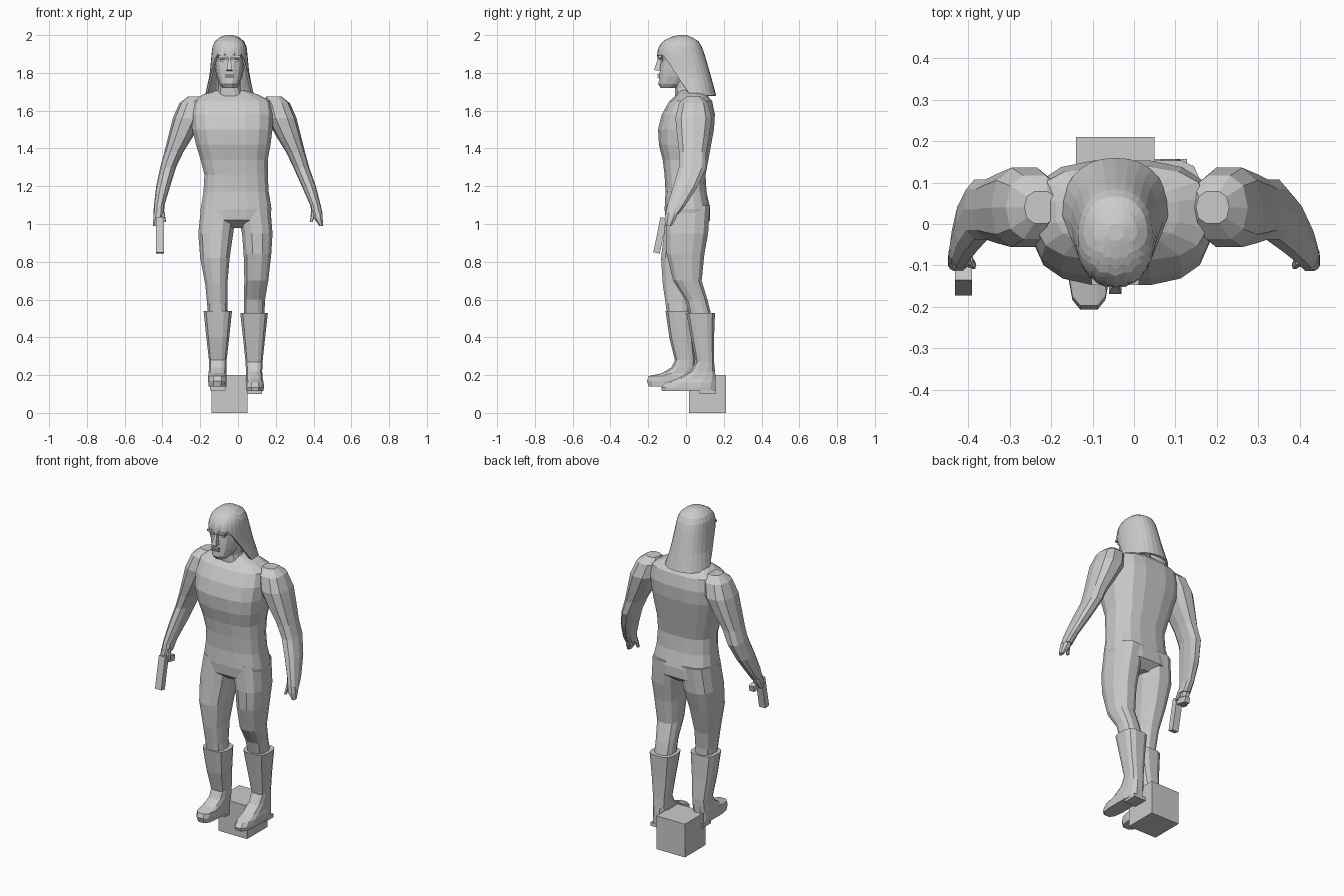
import bpy, bmesh, math
from mathutils import Vector

cube = bpy.data.objects.get("Cube")
if cube:
    bpy.data.objects.remove(cube, do_unlink=True)

grey = bpy.data.materials.new("plain grey")
grey.use_nodes = True
grey.diffuse_color = (0.6, 0.6, 0.6, 1)
grey.node_tree.nodes["Principled BSDF"].inputs["Base Color"].default_value = grey.diffuse_color


def finish(name, bm):
    bmesh.ops.recalc_face_normals(bm, faces=bm.faces)
    mesh = bpy.data.meshes.new(name)
    bm.to_mesh(mesh)
    bm.free()
    mesh.materials.append(grey)
    obj = bpy.data.objects.new(name, mesh)
    bpy.context.collection.objects.link(obj)
    return obj


def skin(bm, rows, closed=True):
    """Bridge consecutive rows of vertices with quads."""
    for upper, lower in zip(rows, rows[1:]):
        count = len(upper)
        for i in range(count):
            j = (i + 1) % count
            bm.faces.new((upper[i], upper[j], lower[j], lower[i]))
    if closed:
        bm.faces.new(rows[0])
        bm.faces.new(rows[-1])


def power(value, exponent):
    return math.copysign(abs(value) ** exponent, value)


def outline(angle, centre, radius, front, back, exponent):
    """Point on a rounded section; angle zero faces the front."""
    x = centre + radius * power(math.sin(angle), exponent)
    y = (front + back) / 2 - (back - front) / 2 * power(math.cos(angle), exponent)
    return x, y


def loft(name, rings, sides=12, exponent=0.8):
    """Rings hold height, centre x, half width, front y, back y in hundredths."""
    bm = bmesh.new()
    rows = []
    for ring in rings:
        z, centre, radius, front, back = (value / 100 for value in ring)
        row = []
        for i in range(sides):
            angle = math.tau * (i + 0.5) / sides
            x, y = outline(angle, centre, radius, front, back, exponent)
            row.append(bm.verts.new((x, y, z)))
        rows.append(row)
    skin(bm, rows)
    return finish(name, bm)


def block(name, centre, size, tilt=0, taper=1):
    """Box, optionally narrowed at the top and tilted about x."""
    bm = bmesh.new()
    bmesh.ops.create_cube(bm, size=1)
    for vert in bm.verts:
        if vert.co.z > 0:
            vert.co.x *= taper
            vert.co.y *= taper
        vert.co = Vector(a * b for a, b in zip(vert.co, size))
    obj = finish(name, bm)
    obj.location = centre
    obj.rotation_euler.x = tilt
    return obj


# Stand block
block("stand_block", (-0.045, 0.113, 0.1), (0.19, 0.195, 0.2))

# Torso and neck
loft("torso", [
    (171, -4, 7, -3, 8), (168.5, -4, 15, -5, 11), (165, -3, 21, -9, 14),
    (158, -3, 22, -13, 15.5), (150, -3, 21.5, -15, 15), (142, -2.5, 20, -14.5, 13.5),
    (134, -2, 18, -12.5, 12), (126, -1, 17, -11.5, 10.5), (117, -1, 17.5, -11, 11),
    (108, -1, 19, -11.5, 13), (102, -1.5, 18.5, -11, 13), (98, -1.5, 6, -6, 8),
], sides=16, exponent=0.7)
loft("neck", [(178, -4.5, 6, -7, 5), (172, -4.5, 6, -6, 5), (164, -4, 8, -6, 8)])

# Head and face
loft("head", [
    (197, -4.5, 6, -10, 4), (193, -4.5, 8, -14, 7), (189, -4.5, 8.3, -14.5, 8),
    (186.5, -4.5, 8, -13.4, 8), (182, -4.5, 7.6, -14, 8), (178, -4.5, 6.8, -14.3, 6),
    (174, -4.5, 5.2, -14.8, 1), (172, -4.5, 3.5, -13.5, -4),
], sides=14, exponent=0.85)
block("nose", (-0.045, -0.145, 0.842), (0.03, 0.04, 0.06), -0.15, 0.45).location.z += 1
for part, z, depth, height in (("upper_lip", 1.79, 0.012, 0.009), ("lower_lip", 1.777, 0.014, 0.008)):
    block(part, (-0.045, -0.145, z), (0.042, depth, height))
for side, name in ((1, "left"), (-1, "right")):
    block(name + "_brow", (-0.045 + side * 0.035, -0.138, 1.885), (0.045, 0.018, 0.012))
    block(name + "_eye", (-0.045 + side * 0.034, -0.13, 1.865), (0.026, 0.012, 0.01))

# Long hair: dome with a jagged fringe and a hanging back
hair_profile = [
    (200, 2, -4, 0), (199, 5, -8, 3), (197, 7.6, -12, 6.5), (194, 9, -14.3, 8.3),
    (190, 9.5, -15.5, 9.8), (179, 10.5, -13, 13), (168, 13, -11, 16),
]


def hair_section(z):
    for high, low in zip(hair_profile, hair_profile[1:]):
        if z >= low[0]:
            blend = (high[0] - z) / (high[0] - low[0])
            return [a + (b - a) * blend for a, b in zip(high[1:], low[1:])]
    return hair_profile[-1][1:]


def hair_end(i, sides):
    facing = math.cos(math.tau * i / sides)
    if facing > 0.6:
        return 187 + 3 * (i % 2)
    return 168 + 19 * max(0, min(1, facing / 0.6))


bm = bmesh.new()
columns, steps = 28, 9
rows = []
for step in range(steps + 1):
    row = []
    for i in range(columns):
        z = 200 - (200 - hair_end(i, columns)) * (step / steps) ** 1.5
        radius, front, back = hair_section(z)
        x, y = outline(math.tau * i / columns, -4.5, radius, front, back, 0.9)
        row.append(bm.verts.new((x / 100, y / 100, z / 100)))
    rows.append(row)
skin(bm, rows, closed=False)
bm.faces.new(rows[0])
hair = finish("long_hair", bm)
thickness = hair.modifiers.new("thickness", "SOLIDIFY")
thickness.thickness = 0.012

# Arms: the right one mirrors the left with a slight shift towards the shoulder
arm = [
    (167.5, 19, 4, 0, 8), (164, 20.5, 7, -4, 12), (156, 23, 8, -6, 14),
    (146, 27, 6.5, -5, 12.5), (138, 30.5, 5, -4, 11), (130, 33.5, 4.2, -4, 11),
    (120, 37.5, 3.7, -7, 6.5), (110, 41, 2.8, -10, 0), (105, 42, 2.8, -11, -4),
]
hand = [(106, 42, 2.6, -11, -4), (103, 42.5, 2.5, -11.5, -5), (99, 44, 1, -11, -7.5)]


def mirrored(rings):
    result = []
    for z, centre, *rest in rings:
        shift = 3.5 * max(0, min(1, (z - 105) / 25))
        result.append((z, -centre - shift, *rest))
    return result


for side, flip in (("left", list), ("right", mirrored)):
    loft(side + "_arm", flip(arm), sides=10)
    loft(side + "_hand", flip(hand), sides=8)
    loft(side + "_thumb", flip([(107, 40, 1.3, -10, -7), (101, 38.8, 0.7, -11, -9)]), sides=6)

# Sidearm held pointing down
block("sidearm_barrel", (-0.412, -0.137, 0.94), (0.042, 0.035, 0.19), -0.2)
block("sidearm_grip", (-0.412, -0.085, 1.005), (0.032, 0.1, 0.035), -0.2)

# Legs, the right one stepping forward
loft("left_leg", [
    (110, 8, 9.3, -10.5, 13), (95, 10.2, 8.3, -11, 12), (84, 10.3, 7.5, -10.5, 10),
    (70, 9.7, 6.5, -7, 8.5), (60, 8.7, 5.8, -0.5, 11.5), (50, 8.5, 5.5, 2, 14),
])
loft("right_leg", [
    (110, -10, 9.7, -10.5, 13), (95, -11.8, 9.5, -12, 12), (82, -12.2, 8, -13.5, 8),
    (68, -11.5, 6, -12.5, 4), (58, -11, 5.5, -11, 2.5), (50, -10.5, 5.5, -10, 2.5),
])

# Boots with flared tops and low heels
loft("left_boot", [
    (53, 8.5, 7.5, 0, 15.5), (40, 8.5, 6, 2.5, 15), (27, 8.5, 4.6, 5, 15),
    (22, 8.5, 4.4, 2, 15.5), (18, 8.7, 4.5, -5, 16), (16, 9, 4.7, -11, 16),
    (13.5, 9, 4.8, -13.5, 16), (11.5, 9, 4.6, -13, 16),
], sides=12, exponent=0.65)
loft("right_boot", [
    (54, -10.7, 7.7, -11, 3.5), (40, -10.7, 6.2, -9, 4), (28, -10.7, 4.8, -6, 5),
    (24, -10.7, 4.7, -8, 5), (21, -10.9, 4.8, -13, 5), (19.5, -10.9, 5, -20, 5),
    (17, -10.9, 5, -21, 5), (14, -10.9, 4.8, -20, 5),
], sides=12, exponent=0.65)
block("left_heel", (0.088, 0.115, 0.11), (0.08, 0.085, 0.02))
block("right_heel", (-0.107, 0.01, 0.13), (0.08, 0.08, 0.025))
